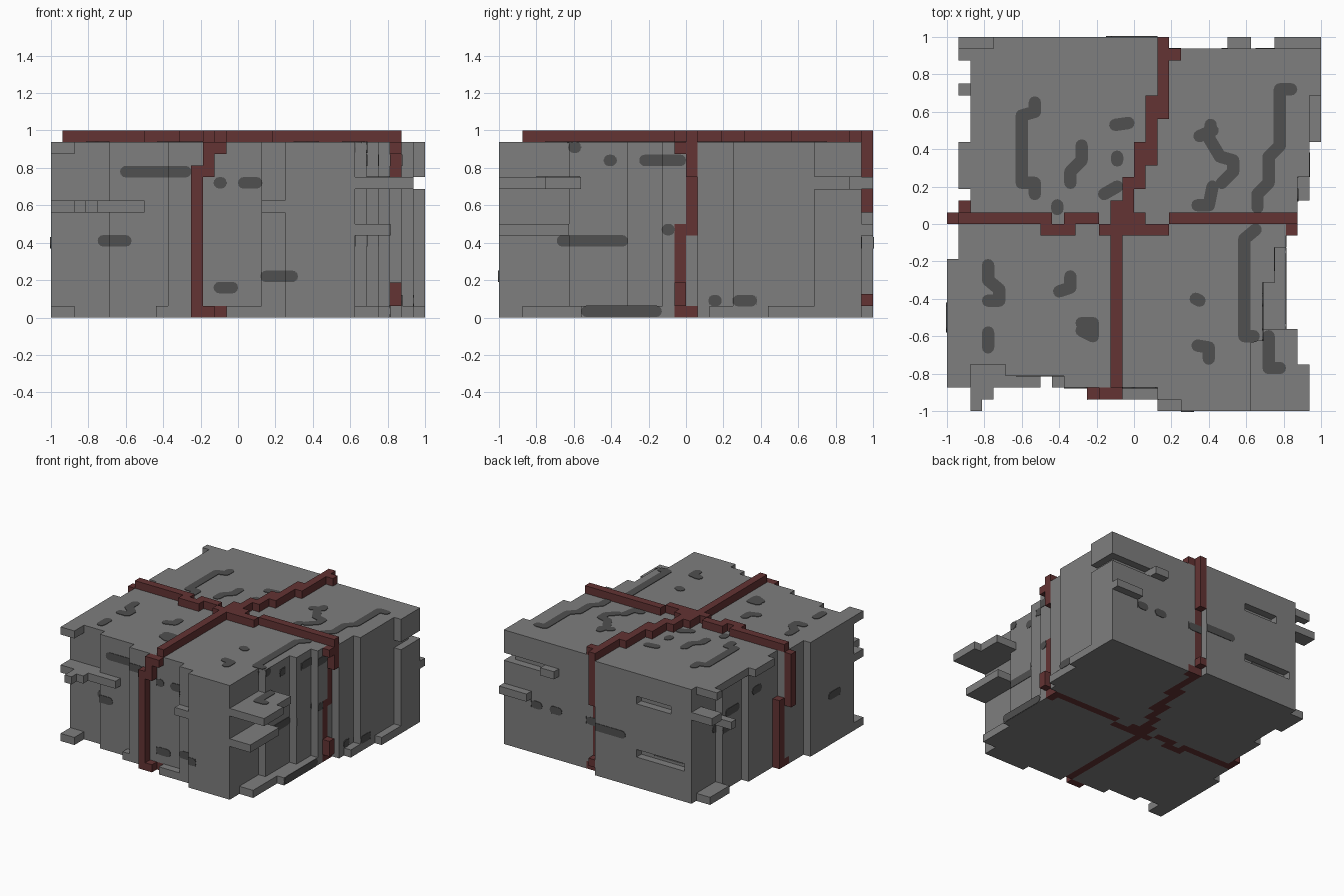
import bpy, bmesh, math
from itertools import product

cube = bpy.data.objects.get("Cube")
if cube:
    bpy.data.objects.remove(cube, do_unlink=True)

S = 1 / 16  # one building block


def material(name, rgb):
    m = bpy.data.materials.new(name)
    m.use_nodes = True
    m.diffuse_color = (*rgb, 1)
    m.node_tree.nodes["Principled BSDF"].inputs["Base Color"].default_value = (*rgb, 1)
    return m


GREY = material("stone grey", (0.21, 0.21, 0.21))
DARK = material("dark grey", (0.08, 0.08, 0.08))
RED = material("rope red", (0.125, 0.033, 0.033))


def cells(*boxes):
    """Block cells inside boxes given as x0, x1, y0, y1, z0, z1."""
    out = set()
    for x0, x1, y0, y1, z0, z1 in boxes:
        out |= set(product(range(x0, x1), range(y0, y1), range(z0, z1)))
    return out


def band(bands, i):
    return next((v for a, b, v in bands if a <= i < b), None)


# Stepped walls: (from, to, position)
FRONT = [(-16, -11, -12), (-11, -6, -13), (-6, 2, -14), (2, 4, -15), (4, 16, -16)]
BACK = [(-16, 2, 16), (2, 16, 15)]
RIGHT = [(-16, -10, 10), (-10, -5, 11), (-5, -2, 12), (-2, 1, 13),
         (1, 4, 14), (4, 11, 15), (11, 16, 16)]
LEFT = [(-16, -3, -16), (-3, 1, -15), (1, 7, -14), (7, 11, -13), (11, 16, -12)]

body = {(x, y, z) for x, y, z in cells((-16, 16, -16, 16, 0, 15))
        if band(FRONT, x) <= y < band(BACK, x) and band(LEFT, y) <= x < band(RIGHT, y)}

# Grooves cut in the back corners
body -= cells((15, 16, 4, 16, 11, 12), (10, 16, 14, 16, 11, 12),
              (-9, -4, 15, 16, 11, 12), (-11, -4, 15, 16, 4, 5))

ledges = cells(
    # front
    (-16, -8, -14, -12, 9, 10), (-14, -12, -15, -14, 9, 10), (-14, -13, -16, -15, 9, 10),
    (2, 4, -16, -15, 9, 10), (-7, -4, -14, -13, 0, 1), (-1, 4, -15, -14, 0, 1),
    (-16, -14, -14, -12, 14, 15), (-16, -14, -14, -12, 0, 1),
    # right
    (10, 15, -16, -12, 11, 12), (10, 14, -12, -9, 11, 12), (10, 13, -16, -10, 7, 8),
    (10, 12, -14, -9, 0, 1), (10, 13, -9, -2, 0, 1), (14, 15, 2, 4, 0, 1),
    (15, 16, 7, 11, 0, 1),
    # back
    (8, 10, 14, 16, 11, 12), (12, 16, 15, 16, 7, 8), (-15, -9, 14, 16, 11, 12),
    # left
    (-14, -12, 7, 15, 14, 15), (-15, -14, 3, 7, 14, 15), (-15, -14, 14, 15, 14, 15),
    (-15, -12, 11, 12, 9, 10), (-14, -12, 11, 15, 0, 1))

# Crossing rope path, shared by the top and the underside
PATH = [(-15, -7, 0, 1), (-8, -5, -1, 0), (-6, -3, 0, 1), (-3, 3, -1, 0), (-2, 1, 0, 1),
        (3, 14, 0, 1), (-2, -1, -14, 0), (-1, 0, 0, 4), (-2, -1, 1, 2), (0, 1, 3, 7),
        (1, 2, 5, 11), (2, 3, 9, 15), (3, 4, 14, 15), (2, 3, 14, 16)]
top_rope = cells(*[(*p, 15, 16) for p in PATH])
bottom_rope = cells(*[(*p, 0, 1) for p in PATH]) & body
side_ropes = {
    "front_rope": cells((-4, -3, -15, -14, 0, 13), (-3, -2, -15, -14, 12, 15),
                        (-2, -1, -15, -14, 14, 15), (-3, -2, -15, -14, 0, 1)),
    "right_rope": cells((13, 14, 0, 1, 12, 15), (13, 14, -1, 0, 1, 3),
                        (12, 13, 0, 1, 7, 15), (12, 13, -1, 0, 0, 8), (13, 14, -1, 0, 14, 15)),
    "back_rope": cells((2, 3, 15, 16, 9, 15), (2, 3, 15, 16, 1, 2), (2, 3, 14, 15, 0, 15)),
    "left_rope": cells((-16, -15, 0, 1, 8, 15), (-15, -14, 1, 2, 0, 9)),
}
parts = {"top_rope": (top_rope, RED), "bottom_rope": (bottom_rope, RED)}
parts.update({n: (c, RED) for n, c in side_ropes.items()})
ropes = set().union(*[c for c, _ in parts.values()])
ledges -= ropes
body -= ropes | ledges
parts["stone_body"] = (body, GREY)
parts["stone_ledges"] = (ledges, GREY)
solid = body | ledges | ropes


def finish(bm, name, mat):
    me = bpy.data.meshes.new(name)
    bm.to_mesh(me)
    bm.free()
    me.materials.append(mat)
    bpy.context.collection.objects.link(bpy.data.objects.new(name, me))


def build_blocks(name, part, mat):
    """Outer faces of a set of blocks, merged where flat."""
    bm = bmesh.new()
    verts = {}

    def vert(p):
        if p not in verts:
            verts[p] = bm.verts.new([c * S for c in p])
        return verts[p]

    for c in sorted(part):
        for axis, side in product(range(3), (0, 1)):
            n = list(c)
            n[axis] += 1 if side else -1
            if tuple(n) in solid:
                continue
            a, b = (axis + 1) % 3, (axis + 2) % 3
            loop = []
            for da, db in ((0, 0), (1, 0), (1, 1), (0, 1)):
                p = list(c)
                p[axis] += side
                p[a] += da
                p[b] += db
                loop.append(vert(tuple(p)))
            bm.faces.new(loop if side else loop[::-1])
    bmesh.ops.dissolve_limit(bm, angle_limit=0.01, verts=bm.verts[:], edges=bm.edges[:])
    finish(bm, name, mat)


for name, (part, mat) in parts.items():
    build_blocks(name, part, mat)


# Dark stains: thin rounded plates
def capsule(p, q, r=0.033, n=6):
    ang = math.atan2(q[1] - p[1], q[0] - p[0])
    pts = []
    for c, start in ((q, ang - math.pi / 2), (p, ang + math.pi / 2)):
        pts += [(c[0] + r * math.cos(start + math.pi * i / n),
                 c[1] + r * math.sin(start + math.pi * i / n)) for i in range(n + 1)]
    return pts


def plate(bm, pts, place, d, out):
    """Prism of the outline standing 0.004 proud of depth d."""
    clean = [p for i, p in enumerate(pts) if math.dist(p, pts[i - 1]) > 1e-5]
    if len(clean) < 3:
        return
    rings = [[bm.verts.new(place(u, v, d + out * h)) for u, v in clean] for h in (-0.004, 0.004)]
    bm.faces.new(rings[0][::-1])
    bm.faces.new(rings[1])
    for i in range(len(clean)):
        bm.faces.new((rings[0][i - 1], rings[0][i], rings[1][i], rings[1][i - 1]))


TOP = [
    [(-.53, .65), (-.53, .6), (-.6, .58), (-.6, .22), (-.53, .22), (-.53, .16)],
    [(-.28, .42), (-.28, .34), (-.34, .28), (-.34, .22)], [(-.41, .1), (-.41, .08)],
    [(-.1, .53), (-.03, .54)], [(-.09, .36), (-.09, .34)], [(-.16, .16), (-.09, .2)],
    [(.41, .53), (.4, .46), (.46, .36), (.53, .34), (.53, .28), (.47, .22)],
    [(.35, .47), (.42, .5)], [(.42, .2), (.4, .1), (.34, .1)],
    [(.84, .72), (.78, .72), (.78, .42), (.72, .36), (.72, .22), (.66, .16), (.66, .09)],
    [(.65, -.03), (.59, -.08), (.59, -.6), (.64, -.6)], [(.33, -.4), (.35, -.41)],
    [(.34, -.65), (.4, -.66), (.4, -.72)], [(-.34, -.28), (-.34, -.34), (-.4, -.36)],
    [(-.78, -.22), (-.78, -.3), (-.72, -.35), (-.72, -.41), (-.78, -.41)],
    [(-.28, -.53), (-.22, -.53), (-.22, -.6), (-.28, -.57)], [(-.78, -.58), (-.78, -.66)],
]
SHELF = [[(.72, -.6), (.72, -.77), (.78, -.77)]]
bm = bmesh.new()
for strokes, z in ((TOP, 15 * S), (SHELF, 12 * S)):
    for s in strokes:
        for p, q in zip(s, s[1:]):
            plate(bm, capsule(p, q), lambda u, v, d: (u, v, d), z, 1)
bmesh.ops.recalc_face_normals(bm, faces=bm.faces[:])
finish(bm, "top_stains", DARK)

# Wall stains: (from, to, height) along the wall
WALLS = {
    "front": (1, -1, [(-.6, -.28, .78), (-.72, -.6, .41), (-.1, -.09, .72), (.03, .1, .72),
                      (-.1, -.03, .16), (.15, .29, .22)]),
    "right": (0, 1, [(-.41, -.4, .84), (-.22, -.03, .84), (-.66, -.34, .41), (-.1, -.09, .47),
                     (.15, .16, .09), (.28, .35, .09), (-.53, -.16, .033), (-.6, -.59, .91)]),
    "back": (1, 1, [(-.12, .22, .4), (.5, .55, .4), (.68, .72, .4), (-.6, -.4, .3)]),
    "left": (0, -1, [(-.55, -.45, .4), (.5, .62, .62), (.6, .7, .5), (.3, .36, .72)]),
}


def depth(axis, out, u, k):
    """Outer surface of the wall at block column u and layer k."""
    line = range(15, -17, -1) if out > 0 else range(-16, 16)
    for d in line:
        if ((u, d, k) if axis else (d, u, k)) in solid:
            return (d + (out > 0)) * S


for side, (axis, out, stains) in WALLS.items():
    bm = bmesh.new()
    place = (lambda u, v, d: (u, d, v)) if axis else (lambda u, v, d: (d, u, v))
    for u0, u1, z in stains:
        outline = capsule((u0, z), (u1, z), 0.031)
        for u in range(math.floor((u0 - .031) / S), math.floor((u1 + .031) / S) + 1):
            d = depth(axis, out, u, int(z / S))
            if d is not None:
                clipped = [(min(max(a, u * S), (u + 1) * S), b) for a, b in outline]
                plate(bm, clipped, place, d, out)
    bmesh.ops.recalc_face_normals(bm, faces=bm.faces[:])
    finish(bm, side + "_stains", DARK)
